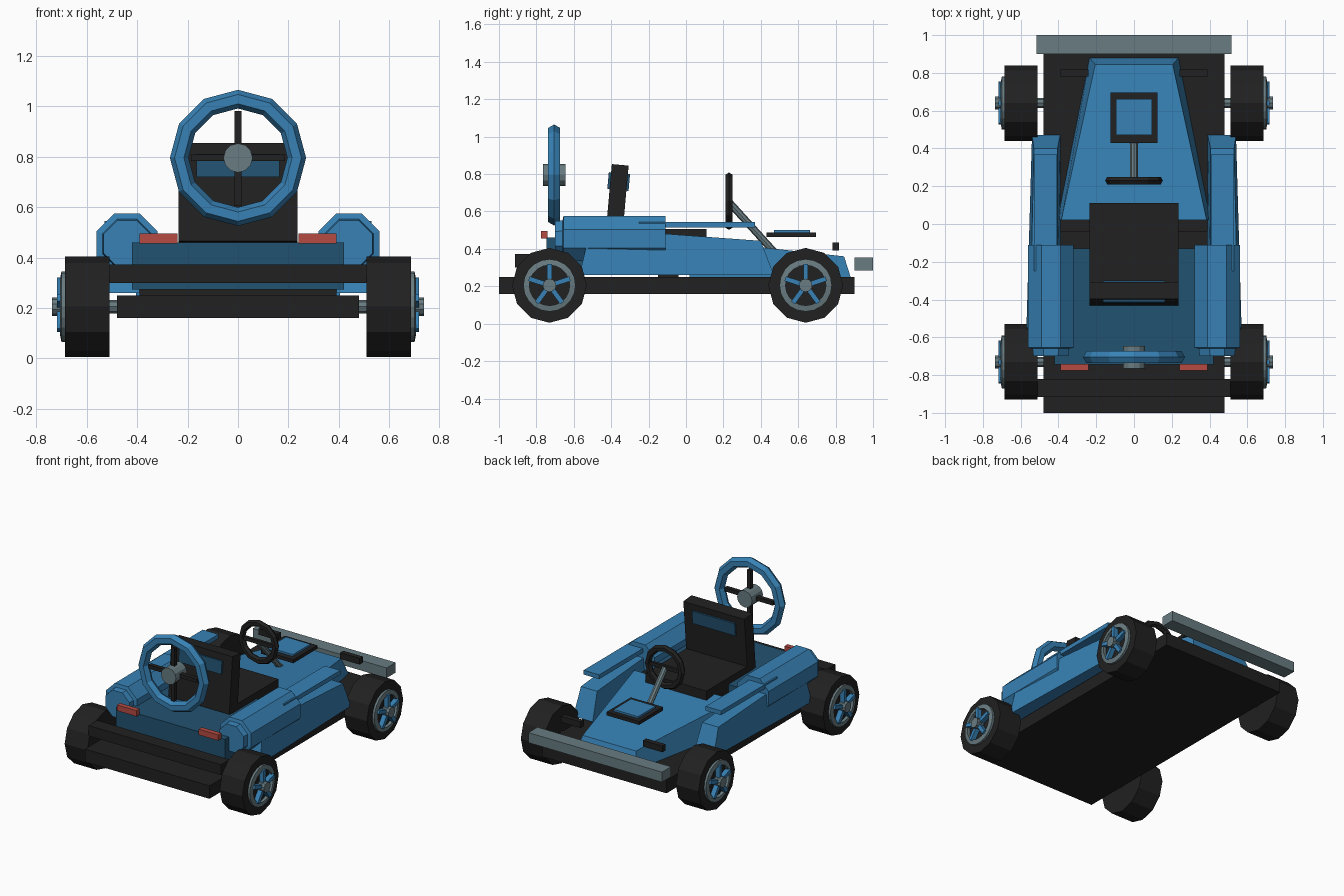
import bpy, bmesh, math
from mathutils import Vector, Matrix

if "Cube" in bpy.data.objects:
    bpy.data.objects.remove(bpy.data.objects["Cube"])


def mat(name, rgb):
    m = bpy.data.materials.new(name)
    m.diffuse_color = (*rgb, 1)
    m.use_nodes = True
    m.node_tree.nodes["Principled BSDF"].inputs["Base Color"].default_value = m.diffuse_color
    return m


BLUE = mat("blue", (0.038, 0.22, 0.46))
DARK = mat("dark blue", (0.016, 0.085, 0.165))
BLACK = mat("black", (0.015, 0.015, 0.015))
GREY = mat("grey", (0.14, 0.2, 0.22))
RED = mat("red", (0.46, 0.07, 0.055))


def make(name, bm, m):
    bmesh.ops.recalc_face_normals(bm, faces=bm.faces)
    me = bpy.data.meshes.new(name)
    bm.to_mesh(me)
    bm.free()
    me.materials.append(m)
    ob = bpy.data.objects.new(name, me)
    bpy.context.collection.objects.link(ob)
    return ob


def box(name, x, y, z, m, tilt=0.0):
    """Box from (min, max) ranges, tilted about its own centre on x."""
    bm = bmesh.new()
    bmesh.ops.create_cube(bm, size=1)
    bm.transform(Matrix.Diagonal((x[1] - x[0], y[1] - y[0], z[1] - z[0], 1)))
    ob = make(name, bm, m)
    ob.location = ((x[0] + x[1]) / 2, (y[0] + y[1]) / 2, (z[0] + z[1]) / 2)
    ob.rotation_euler.x = tilt
    return ob


def lathe(name, centre, axis, profile, n, m, closed=False, phase=0.0):
    """Revolve (radius, offset) points around the x or y axis."""
    bm = bmesh.new()
    rings = []
    for r, d in profile:
        ring = []
        for i in range(n):
            a = 2 * math.pi * i / n + phase
            u, w = r * math.sin(a), r * math.cos(a)
            p = (d, u, w) if axis == 'X' else (u, d, w)
            ring.append(bm.verts.new(Vector(p) + Vector(centre)))
        rings.append(ring)
    k = len(rings)
    for j in range(k if closed else k - 1):
        a, b = rings[j], rings[(j + 1) % k]
        for i in range(n):
            bm.faces.new((a[i], a[(i + 1) % n], b[(i + 1) % n], b[i]))
    if not closed:
        bm.faces.new(rings[0])
        bm.faces.new(rings[-1])
    return make(name, bm, m)


def ring(name, centre, major, minor, n, m):
    prof = [(major + minor * math.cos(k * math.pi / 3), minor * math.sin(k * math.pi / 3)) for k in range(6)]
    return lathe(name, centre, 'Y', prof, n, m, closed=True)


def loft(name, sections, m):
    """Skin between equal-length closed sections."""
    bm = bmesh.new()
    rows = [[bm.verts.new(p) for p in s] for s in sections]
    n = len(rows[0])
    for a, b in zip(rows, rows[1:]):
        for i in range(n):
            bm.faces.new((a[i], a[(i + 1) % n], b[(i + 1) % n], b[i]))
    bm.faces.new(rows[0])
    bm.faces.new(rows[-1])
    return make(name, bm, m)


# chassis, bumpers and rear deck
box("chassis", (-.48, .48), (-1, .9), (.16, .25), BLACK)
box("rear_bumper", (-.51, .51), (-.915, -.82), (.3, .373), BLACK)
box("front_bumper", (-.515, .515), (.9, 1), (.285, .355), GREY)
box("rear_deck", (-.42, .42), (-.745, -.13), (.274, .46), DARK)
box("cockpit_step", (-.39, .39), (-.15, -.04), (.25, .4), BLACK)

# tapered nose
def nose_section(y_low, y_top, w_low, w_top, z):
    return [(-w_low, y_low, .25), (w_low, y_low, .25), (w_top, y_top, z), (-w_top, y_top, z)]

loft("nose", [nose_section(.02, .02, .405, .385, .45), nose_section(.88, .845, .235, .205, .36)], BLUE)

# wheels
for y, end in ((-.73, "rear"), (.64, "front")):
    lathe(end + "_axle", (0, y, .205), 'X', [(.026, -.6), (.026, .6)], 8, GREY)
    for s, side in ((-1, "left"), (1, "right")):
        tag = f"{end}_{side}_"
        c = (0, y, .205)
        lathe(tag + "tyre", c, 'X', [(.2, s * .51), (.2, s * .685)], 12, BLACK)
        lathe(tag + "rim", c, 'X', [(.14, s * .68), (.14, s * .7), (.108, s * .706), (.108, s * .68)], 20, GREY, closed=True)
        lathe(tag + "hub", c, 'X', [(.036, s * .68), (.036, s * .737)], 10, GREY)
        for i in range(5):
            a = i * 2 * math.pi / 5
            bm = bmesh.new()
            bmesh.ops.create_cube(bm, size=1)
            bm.transform(Matrix.Translation((s * .7, y, .205)) @ Matrix.Rotation(a, 4, 'X')
                         @ Matrix.Translation((0, 0, .07)) @ Matrix.Diagonal((.036, .026, .09, 1)))
            make(tag + f"spoke_{i + 1}", bm, BLUE)

# parts mirrored left and right
for s, side in ((-1, "left_"), (1, "right_")):
    def span(a, b):
        return tuple(sorted((s * a, s * b)))

    def pod_section(y_low, y_top, out_low, out_top, z):
        return [(s * .39, y_low, .26), (s * out_low, y_low, .26), (s * out_top, y_top, z), (s * .405, y_top, z)]

    loft(side + "side_pod", [pod_section(-.57, -.51, .57, .55, .51), pod_section(.47, .4, .54, .53, .443)], BLUE)
    box(side + "pod_plate", span(.41, .53), (-.25, .37), (.515, .545), BLUE)
    lathe(side + "booster", (s * .44, 0, .455), 'Y',
          [(.1, -.7), (.105, -.66), (.13, -.655), (.13, -.11)], 8, BLUE, phase=math.pi / 8)
    box(side + "tail_light", span(.24, .39), (-.775, -.74), (.455, .495), RED)
    box(side + "nose_block", span(.24, .39), (.782, .817), (.39, .433), BLACK)

# seat with leaning back and panel
box("seat_base", (-.235, .235), (-.4, .11), (.4, .505), BLACK)
box("seat_back", (-.235, .235), (-.414, -.324), (.46, .85), BLACK, -.09)
box("seat_panel", (-.165, .165), (-.417, -.303), (.715, .805), DARK, -.09)

# large ring behind the seat
RC = (0, -.705, .795)
ring("rear_ring", RC, .233, .037, 12, BLUE)
lathe("rear_ring_hub", RC, 'Y', [(.058, -.06), (.058, .06)], 12, GREY)
box("rear_ring_upright", (-.013, .013), (-.72, -.69), (.605, .98), BLACK)
box("rear_ring_crossbar", (-.187, .187), (-.72, -.69), (.782, .808), BLACK)

# steering wheel and column
ring("steering_wheel", (0, .23, .655), .13, .023, 12, BLACK)
box("steering_spoke", (-.12, .12), (.22, .24), (.642, .668), BLACK)
a, b = Vector((0, .23, .65)), Vector((0, .47, .385))
col = lathe("steering_column", (0, 0, 0), 'Y', [(.02, -(b - a).length / 2), (.02, (b - a).length / 2)], 8, GREY)
col.location = (a + b) / 2
col.rotation_euler.x = math.atan2(b.z - a.z, b.y - a.y)

# dash display
box("display_frame", (-.125, .125), (.43, .695), (.463, .487), BLACK)
box("display_screen", (-.094, .094), (.47, .662), (.485, .5), BLUE)
